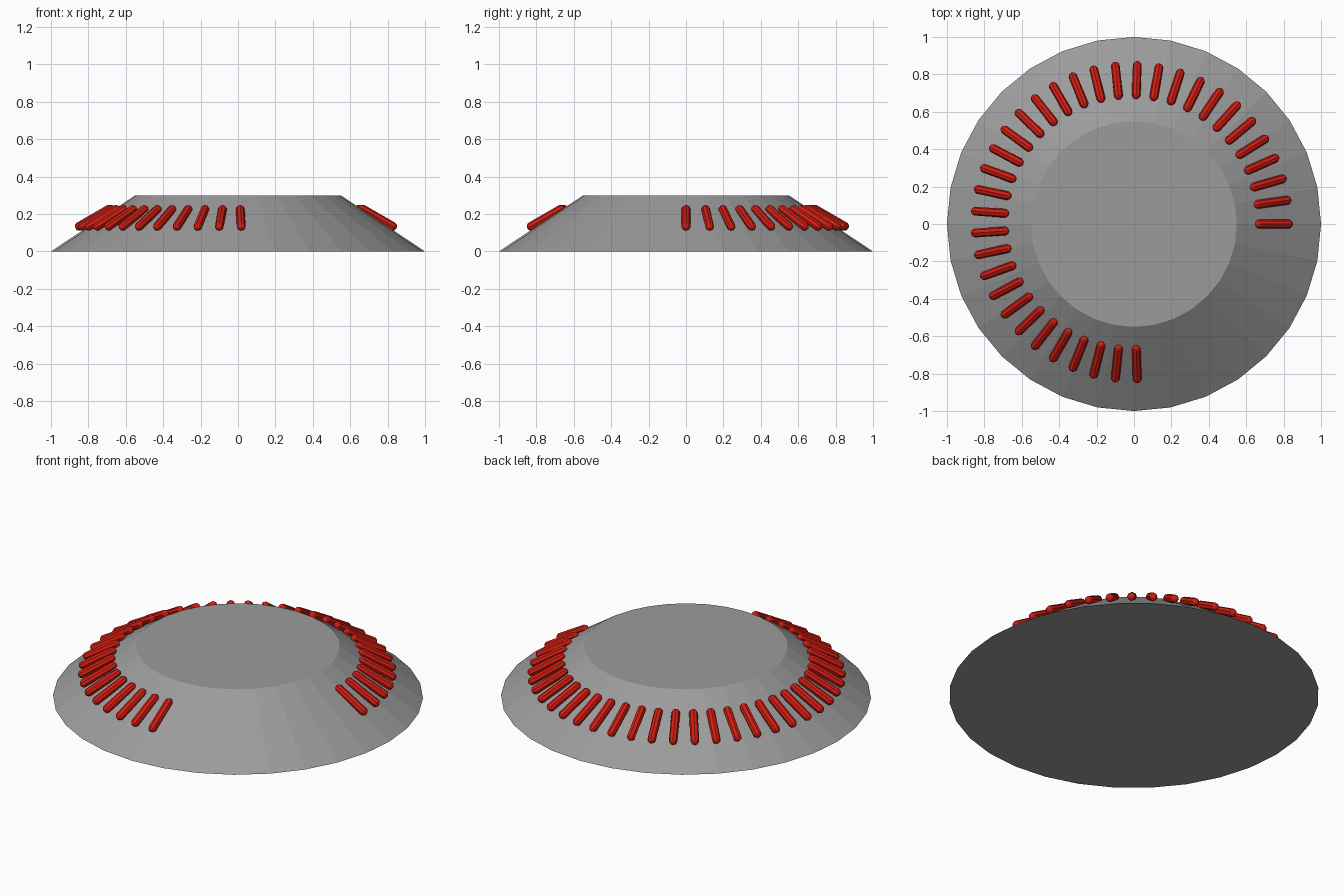
import bpy, bmesh
from math import cos, sin, radians
from mathutils import Matrix, Vector

if "Cube" in bpy.data.objects:
    bpy.data.objects.remove(bpy.data.objects["Cube"])

TILT = radians(30)          # capsules lie roughly along the slope
RADIUS, HALF = 0.024, 0.09  # capsule radius, half length of its straight part
RING_CENTRE, RING_R, RING_Z = Vector((-0.012, 0.01, 0)), 0.76, 0.18
COUNT, STEP = 35, radians(8)


def add_object(name, bm, colour):
    mesh = bpy.data.meshes.new(name)
    bm.to_mesh(mesh)
    bm.free()
    mat = bpy.data.materials.new(name + "_colour")
    mat.diffuse_color = colour
    mat.use_nodes = True
    mat.node_tree.nodes["Principled BSDF"].inputs["Base Color"].default_value = mat.diffuse_color
    mesh.materials.append(mat)
    obj = bpy.data.objects.new(name, mesh)
    bpy.context.collection.objects.link(obj)
    return obj


# Faceted sloping base
bm = bmesh.new()
bmesh.ops.create_cone(bm, cap_ends=True, segments=32, radius1=1, radius2=0.55,
                      depth=0.3, matrix=Matrix.Translation((0, 0, 0.15)))
add_object("sloped_base", bm, (0.33, 0.33, 0.33, 1))

# Red capsule: a low-poly sphere pulled apart along its axis, then tipped outward
bm = bmesh.new()
bmesh.ops.create_uvsphere(bm, u_segments=8, v_segments=7, radius=RADIUS)
for v in bm.verts:
    v.co.z += HALF if v.co.z > 0 else -HALF
bmesh.ops.rotate(bm, verts=bm.verts, cent=(0, 0, 0),
                 matrix=Matrix.Rotation(radians(90) + TILT, 3, 'Y'))
capsule = add_object("light_bar_01", bm, (0.65, 0.012, 0.006, 1))

# Three-quarter ring of capsules around the slope, open at the front right
for i in range(COUNT):
    bar = capsule if i == 0 else capsule.copy()
    if i:
        bar.name = f"light_bar_{i + 1:02d}"
        bpy.context.collection.objects.link(bar)
    a = i * STEP
    bar.location = RING_CENTRE + Vector((RING_R * cos(a), RING_R * sin(a), RING_Z))
    bar.rotation_euler.z = a
capsule.location.y = 0
